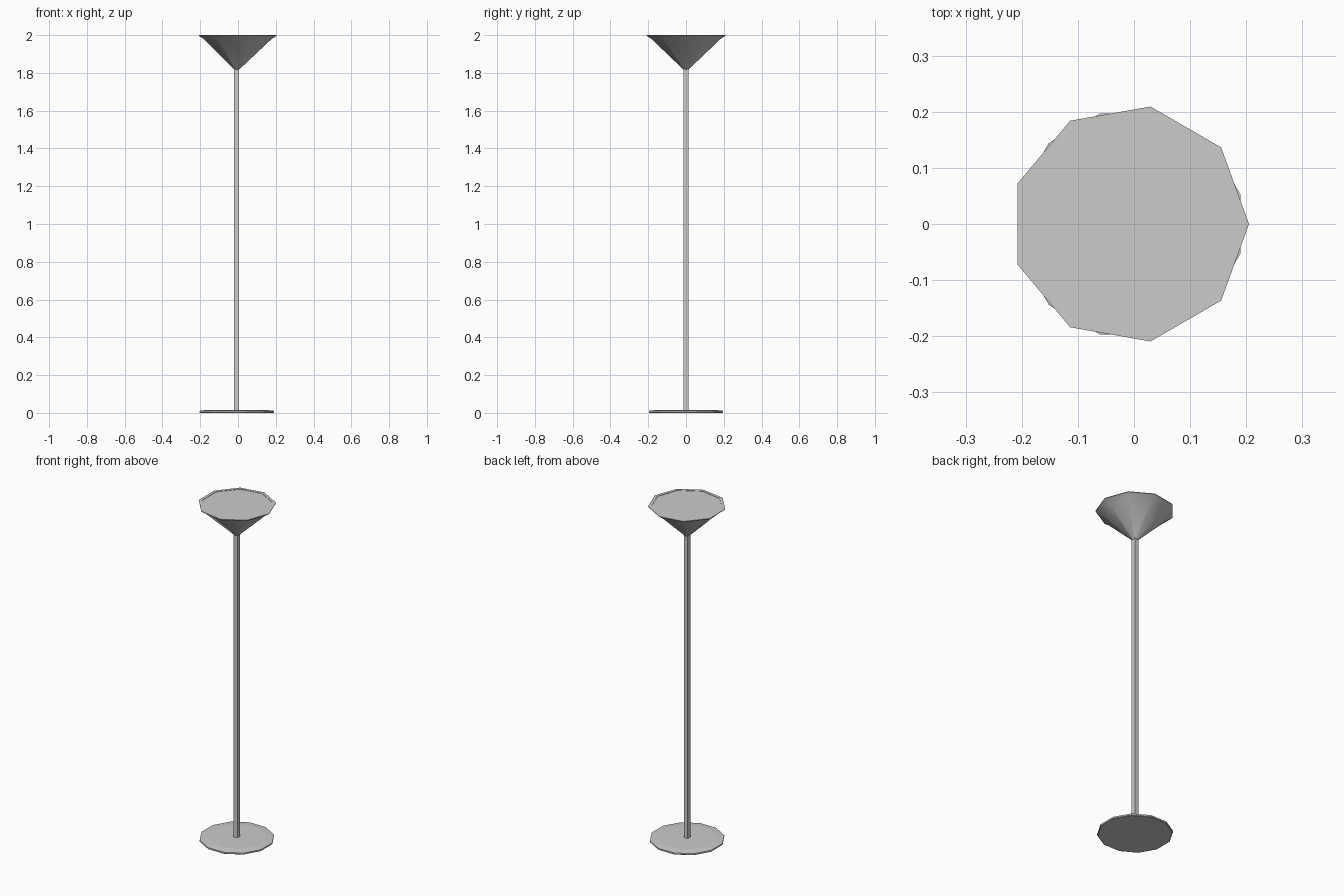
import bpy, bmesh
from math import cos, sin, pi, radians

if "Cube" in bpy.data.objects:
    bpy.data.objects.remove(bpy.data.objects["Cube"])

CX = -0.0075  # axis of the lamp


def lathe(name, profile, sides, start=0.0, smooth=None):
    """Stack of regular polygon rings (radius, z), capped at both ends."""
    bm = bmesh.new()
    rings = []
    for r, z in profile:
        rings.append([bm.verts.new((CX + r * cos(start + 2 * pi * i / sides),
                                    r * sin(start + 2 * pi * i / sides), z))
                      for i in range(sides)])
    for a, b in zip(rings, rings[1:]):
        for i in range(sides):
            j = (i + 1) % sides
            bm.faces.new((a[i], a[j], b[j], b[i]))
    bm.faces.new(rings[0][::-1])
    bm.faces.new(rings[-1])
    bmesh.ops.recalc_face_normals(bm, faces=bm.faces)
    mesh = bpy.data.meshes.new(name)
    bm.to_mesh(mesh)
    bm.free()
    ob = bpy.data.objects.new(name, mesh)
    bpy.context.collection.objects.link(ob)
    if smooth:
        bpy.ops.object.select_all(action='DESELECT')
        ob.select_set(True)
        bpy.context.view_layer.objects.active = ob
        bpy.ops.object.shade_smooth_by_angle(angle=radians(smooth))
    return ob


# Twelve-sided foot plate with a shallow sloped rim
lathe("base", [(0.20, 0.0), (0.204, 0.003), (0.204, 0.011), (0.16, 0.016)],
      12, radians(15))

# Fixing washer under the foot
lathe("base_fixing", [(0.016, 0.0), (0.016, 0.004)], 8)

# Square pole
lathe("pole", [(0.0185, 0.012), (0.0185, 1.825)], 4, radians(45))

# Nine-sided conical shade with a slim rim and closed top panel
lathe("shade", [(0.013, 1.817), (0.185, 1.979), (0.2125, 1.997),
                (0.2125, 2.0), (0.195, 2.0), (0.195, 1.998)], 9, 0, 40)
